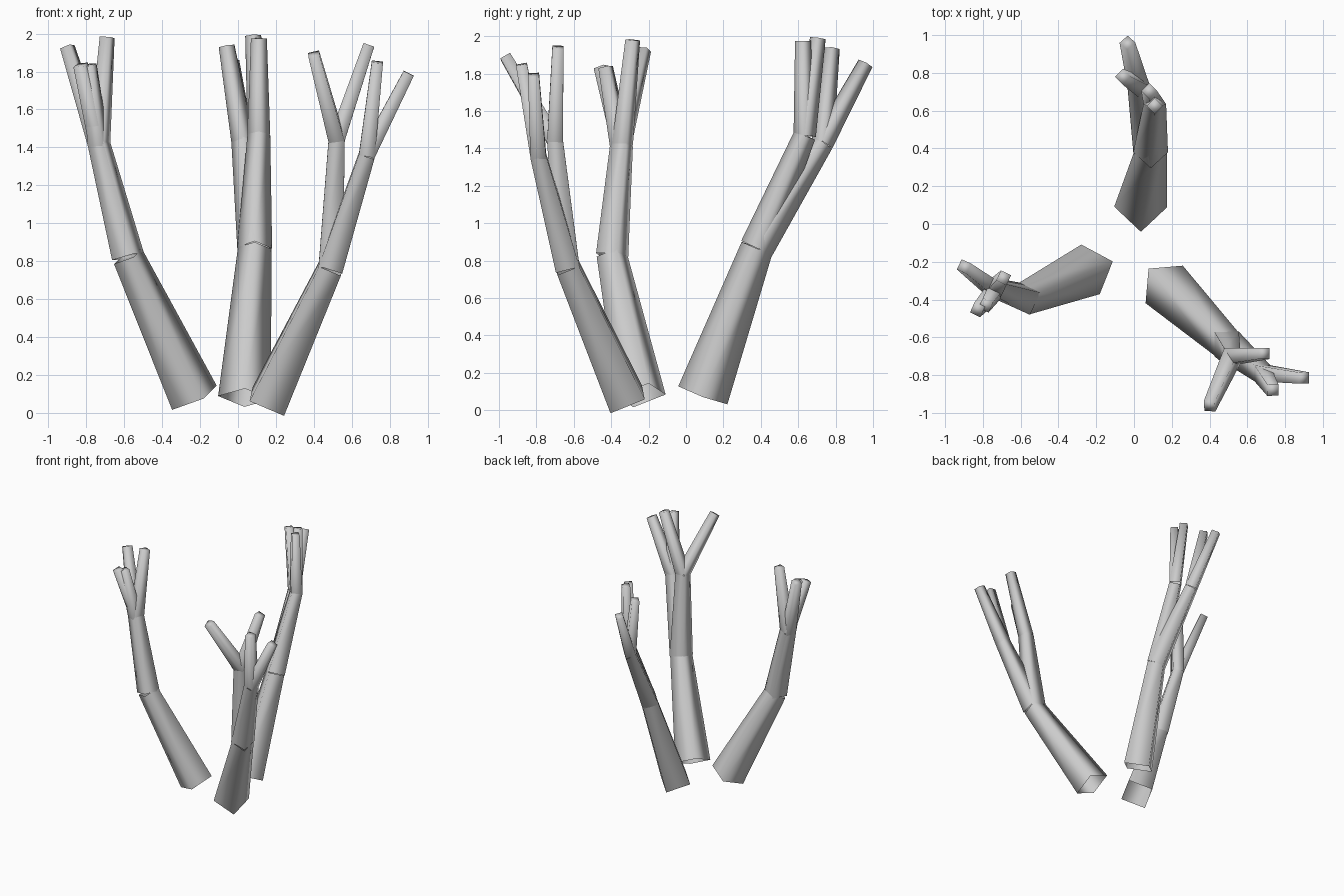
import bpy, bmesh, math
from mathutils import Vector

if "Cube" in bpy.data.objects:
    bpy.data.objects.remove(bpy.data.objects["Cube"])

bark = bpy.data.materials.new("grey_bark")
bark.use_nodes = True
bark.diffuse_color = (0.6, 0.6, 0.6, 1)
bark.node_tree.nodes["Principled BSDF"].inputs["Base Color"].default_value = (0.6, 0.6, 0.6, 1)

SIDES = 4


def tube(bm, start, end, r0, r1, turn, tip=False):
    """Tapered four-sided limb from start to end, closed only at a tip."""
    start, end = Vector(start), Vector(end)
    tilt = Vector((0, 0, 1)).rotation_difference(end - start)
    rings = []
    for centre, r in ((start, r0), (end, r1)):
        ring = []
        for i in range(SIDES):
            a = math.radians(turn) + math.tau * i / SIDES
            ring.append(bm.verts.new(centre + tilt @ Vector((r * math.cos(a), r * math.sin(a), 0))))
        rings.append(ring)
    low, high = rings
    for i in range(SIDES):
        j = (i + 1) % SIDES
        bm.faces.new((low[i], low[j], high[j], high[i]))
    if tip:
        bm.faces.new(high)


def stem(name, turn, base, fork, branches):
    """One trunk that forks into branches, each ending in twigs."""
    bm = bmesh.new()
    tube(bm, base, fork, 0.14, 0.088, turn)
    for node, tips in branches:
        tube(bm, fork, node, 0.092, 0.06, turn)
        for end in tips:
            tube(bm, node, end, 0.06, 0.042, turn, tip=True)
    for f in bm.faces:
        f.smooth = True
    mesh = bpy.data.meshes.new(name)
    bm.to_mesh(mesh)
    bm.free()
    mesh.materials.append(bark)
    bpy.context.collection.objects.link(bpy.data.objects.new(name, mesh))


stem("back_stem", 0, (0.035, 0.09, 0.08), (0.088, 0.38, 0.87), [
    ((0.11, 0.635, 1.47), [(0.08, 0.705, 1.99), (0.11, 0.625, 1.975)]),
    ((0.025, 0.73, 1.43), [(-0.035, 0.96, 1.855), (-0.06, 0.78, 1.935)]),
])
stem("right_stem", 20, (-0.23, -0.24, 0.08), (-0.58, -0.395, 0.825), [
    ((-0.735, -0.35, 1.41), [(-0.9, -0.225, 1.93), (-0.785, -0.43, 1.835)]),
    ((-0.73, -0.34, 1.42), [(-0.69, -0.285, 1.98), (-0.83, -0.455, 1.835)]),
])
stem("left_stem", 45, (0.16, -0.32, 0.06), (0.49, -0.635, 0.77), [
    ((0.52, -0.7, 1.44), [(0.4, -0.965, 1.89), (0.69, -0.685, 1.94)]),
    ((0.68, -0.79, 1.36), [(0.735, -0.88, 1.85), (0.9, -0.815, 1.79)]),
])
